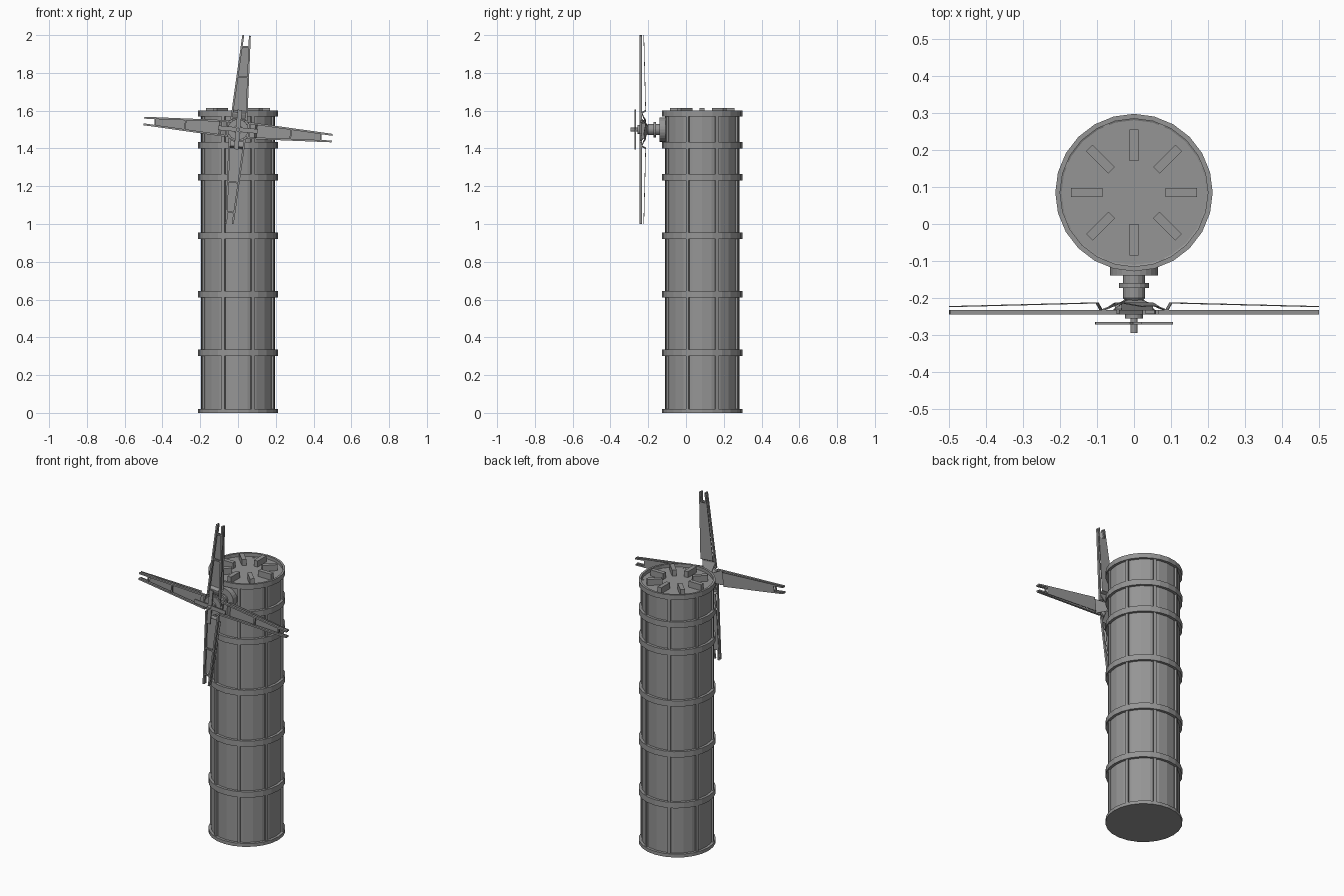
import bpy, bmesh
from math import radians, sin, cos, pi
from mathutils import Matrix, Vector

cube = bpy.data.objects.get("Cube")
if cube:
    bpy.data.objects.remove(cube, do_unlink=True)

grey = bpy.data.materials.new("plain_grey")
grey.use_nodes = True
colour = (0.3, 0.3, 0.3, 1)
grey.diffuse_color = colour
grey.node_tree.nodes["Principled BSDF"].inputs["Base Color"].default_value = colour

CENTRE = Vector((0, 0.085, 0))
HUB_Z = 1.5
TILT = radians(5.2)


def finish(name, bm):
    bmesh.ops.recalc_face_normals(bm, faces=bm.faces)
    mesh = bpy.data.meshes.new(name)
    bm.to_mesh(mesh)
    bm.free()
    mesh.materials.append(grey)
    obj = bpy.data.objects.new(name, mesh)
    bpy.context.collection.objects.link(obj)
    return obj


def lathe(name, profile, matrix, sides=24, closed=False):
    """Revolve (radius, height) points about z, then place with matrix."""
    bm = bmesh.new()
    rings = []
    for r, h in profile:
        rings.append([bm.verts.new(matrix @ Vector((r * cos(2 * pi * i / sides), r * sin(2 * pi * i / sides), h)))
                      for i in range(sides)])
    pairs = list(zip(rings, rings[1:]))
    if closed:
        pairs.append((rings[-1], rings[0]))
    else:
        bm.faces.new(rings[0])
        bm.faces.new(rings[-1])
    for a, b in pairs:
        for i in range(sides):
            j = (i + 1) % sides
            bm.faces.new((a[i], a[j], b[j], b[i]))
    return finish(name, bm)


def box(bm, size, place):
    bmesh.ops.create_cube(bm, size=1, matrix=place @ Matrix.Diagonal((*size, 1)))


def loft(bm, sections, place):
    """Join rectangular sections (r, u0, u1, y0, y1) stacked along z."""
    rings = [[bm.verts.new(place @ Vector((u, y, r)))
              for u, y in ((u0, y0), (u1, y0), (u1, y1), (u0, y1))]
             for r, u0, u1, y0, y1 in sections]
    for a, b in zip(rings, rings[1:]):
        for i in range(4):
            j = (i + 1) % 4
            bm.faces.new((a[i], a[j], b[j], b[i]))
    bm.faces.new(rings[0])
    bm.faces.new(rings[-1])


# Tower shell with hoops, rim and vertical ribs
tower = Matrix.Translation(CENTRE)
lathe("tower_body", [(0.197, 0), (0.197, 1.578)], tower)
for n, (low, high) in enumerate([(0, 0.02), (0.3, 0.335), (0.61, 0.645), (0.92, 0.955), (1.23, 1.265), (1.4, 1.435)]):
    lathe(f"hoop_{n + 1}", [(0.19, low), (0.213, low), (0.213, high), (0.19, high)], tower, closed=True)
lathe("top_rim", [(0.19, 1.57), (0.213, 1.57), (0.213, 1.6), (0.2, 1.6), (0.2, 1.58), (0.19, 1.575)], tower, closed=True)

ribs, blocks = bmesh.new(), bmesh.new()
for i in range(8):
    turn = Matrix.Rotation(i * pi / 4, 4, 'Z')
    half = Matrix.Rotation(pi / 8, 4, 'Z')
    box(ribs, (0.02, 0.016, 1.58), tower @ turn @ half @ Matrix.Translation((0.196, 0, 0.79)))
    box(blocks, (0.085, 0.025, 0.045), tower @ turn @ Matrix.Translation((0.128, 0, 1.592)))
finish("tower_ribs", ribs)
finish("roof_blocks", blocks)

# Mount, shaft and hub, turned so that profile height points forward
hub = Matrix.Translation((0, 0, HUB_Z)) @ Matrix.Rotation(pi / 2, 4, 'X')
lathe("mount_flange", [(0.065, 0.1), (0.065, 0.14)], hub)
lathe("shaft", [(0.03, 0.14), (0.03, 0.16), (0.041, 0.16), (0.041, 0.173), (0.03, 0.173),
                (0.03, 0.2), (0.022, 0.21), (0.022, 0.235)], hub, 16)
lathe("hub_plate", [(0.025, 0.21), (0.055, 0.23), (0.055, 0.244), (0.024, 0.244), (0.024, 0.256),
                    (0.01, 0.256), (0.01, 0.295)], hub, 16)


def half_width(r):
    return 0.0475 - 0.05 * r


def sheet_y(r):
    return -0.2095 - 0.025 * r


# Four bladed rotor: rails, cross ribs, folded back sheet and small front rotor
rails, cross, sheets, small = (bmesh.new() for _ in range(4))
for i in range(4):
    place = Matrix.Translation((0, 0, HUB_Z)) @ Matrix.Rotation(TILT + i * pi / 2, 4, 'Y')
    for side in (-1, 1):
        loft(rails, [(r, side * (half_width(r) - 0.01), side * half_width(r), -0.245, -0.232)
                     for r in (0.05, 0.5)], place)
        loft(sheets, [(r, side * (half_width(r) - 0.009), side * half_width(r), sheet_y(r) - 0.003, sheet_y(r))
                      for r in (0.44, 0.5)], place)
    for r in (0.06, 0.28, 0.44):
        box(cross, (2 * half_width(r) - 0.01, 0.01, 0.008), place @ Matrix.Translation((0, -0.238, r)))
    fold = [(0.02, -0.205), (0.082, -0.23), (0.09, -0.23), (0.1, sheet_y(0.1)), (0.44, sheet_y(0.44))]
    loft(sheets, [(r, -w, w, y - 0.003, y) for r, y in fold
                  for w in [min(half_width(r), 0.02 + r * 0.28)]], place)
    box(small, (0.024, 0.007, 0.1), place @ Matrix.Translation((0, -0.269, 0.055)))
finish("blade_rails", rails)
finish("blade_cross_ribs", cross)
finish("blade_sheets", sheets)
finish("front_rotor", small)
